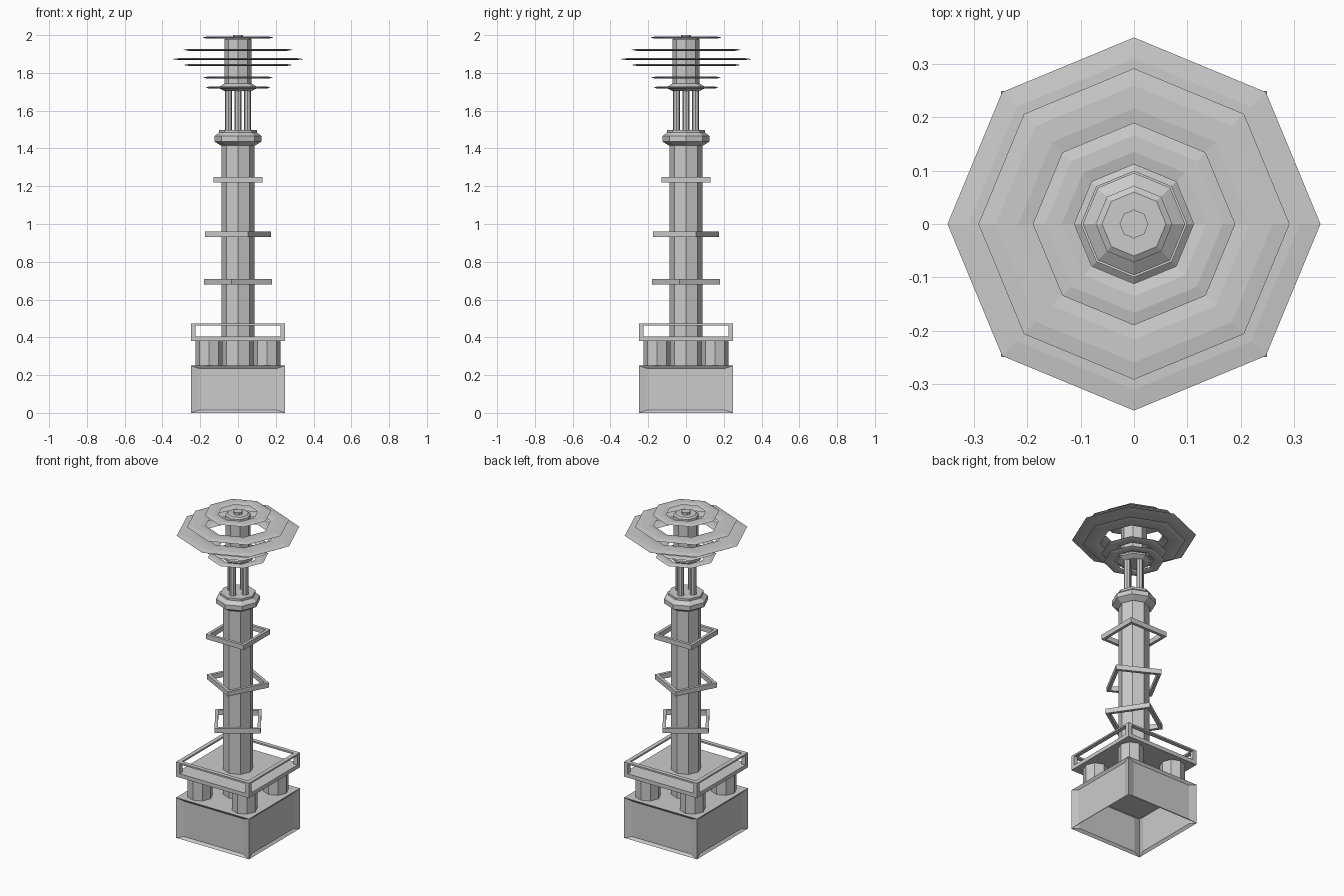
import bpy, bmesh, math
from mathutils import Matrix, Vector

old = bpy.data.objects.get("Cube")
if old:
    bpy.data.objects.remove(old, do_unlink=True)

grey = bpy.data.materials.new("plain_grey")
grey.use_nodes = True
grey.diffuse_color = (0.6, 0.6, 0.6, 1)
grey.node_tree.nodes["Principled BSDF"].inputs["Base Color"].default_value = (0.6, 0.6, 0.6, 1)


def finish(bm, name):
    bmesh.ops.recalc_face_normals(bm, faces=bm.faces)
    me = bpy.data.meshes.new(name)
    bm.to_mesh(me)
    bm.free()
    me.materials.append(grey)
    ob = bpy.data.objects.new(name, me)
    bpy.context.collection.objects.link(ob)
    return ob


def add_box(bm, center, size, rot=0):
    m = (Matrix.Rotation(rot, 4, 'Z') @ Matrix.Translation(center)
         @ Matrix.Diagonal((*size, 1)))
    bmesh.ops.create_cube(bm, size=1, matrix=m)


def lathe(name, profile, at=(0, 0), loop=False, sides=8):
    """Turn (radius, z) points around the z axis; cap the ends unless looped."""
    bm = bmesh.new()
    rings = []
    for r, z in profile:
        angles = [math.tau * k / sides for k in range(sides)]
        rings.append([bm.verts.new((at[0] + r * math.cos(a), at[1] + r * math.sin(a), z))
                      for a in angles])
    pairs = list(zip(rings, rings[1:]))
    if loop:
        pairs.append((rings[-1], rings[0]))
    else:
        bm.faces.new(rings[0])
        bm.faces.new(rings[-1])
    for a, b in pairs:
        for k in range(sides):
            n = (k + 1) % sides
            bm.faces.new((a[k], a[n], b[n], b[k]))
    return finish(bm, name)


def square_frame(bm, half, z, height, width, rot=0):
    """Four bars forming an open square."""
    for k in range(4):
        add_box(bm, (0, -half + width / 2, z), (2 * half, width, height),
                rot + k * math.pi / 2)


# Base: open underneath, with a recessed panel on each side
bm = bmesh.new()
add_box(bm, (0, 0, 0.125), (0.5, 0.5, 0.25))
bm.normal_update()
bottom = [f for f in bm.faces if f.normal.z < -0.5]
bmesh.ops.delete(bm, geom=bottom, context='FACES')
sides = [f for f in bm.faces if abs(f.normal.z) < 0.5]
bmesh.ops.inset_individual(bm, faces=sides, thickness=0.022)
for f in sides:
    n = f.normal.copy()
    across = Vector((-n.y, n.x, 0))
    for v in f.verts:
        d = v.co.dot(across)
        v.co += across * (math.copysign(0.203, d) - d) - n * 0.012
finish(bm, "base")

# Four stout pillars under the platform
for sx in (-1, 1):
    for sy in (-1, 1):
        lathe("platform_pillar", [(0.072, 0.25), (0.072, 0.385)], (0.153 * sx, 0.153 * sy))

# Platform with open railing
bm = bmesh.new()
add_box(bm, (0, 0, 0.392), (0.5, 0.5, 0.024))
square_frame(bm, 0.25, 0.467, 0.01, 0.025)
for sx in (-1, 1):
    for sy in (-1, 1):
        add_box(bm, (0.2375 * sx, 0.2375 * sy, 0.43), (0.025, 0.025, 0.07))
finish(bm, "platform")

# Main shaft and its collar
lathe("shaft", [(0.087, 0.25), (0.087, 1.42)])
lathe("collar", [(0.09, 1.415), (0.125, 1.437), (0.125, 1.465), (0.1, 1.485), (0.1, 1.498)])

# Square hoops twisting around the shaft
for z, turn in ((0.695, 34), (0.945, 62), (1.235, 0)):
    bm = bmesh.new()
    square_frame(bm, 0.13, z, 0.03, 0.018, math.radians(turn))
    finish(bm, "square_hoop")

# Four slim posts between collar and neck
for k in range(4):
    a = k * math.pi / 2
    lathe("slim_post", [(0.019, 1.49), (0.019, 1.71)],
          (0.05 * math.cos(a), 0.05 * math.sin(a)))

# Neck, hub and top knob
lathe("neck", [(0.07, 1.703), (0.096, 1.717), (0.096, 1.728), (0.07, 1.746)])
lathe("hub", [(0.072, 1.74), (0.072, 1.978), (0.06, 1.986)])
lathe("top_knob", [(0.027, 1.98), (0.027, 2.0)])

# Floating thin octagonal rings: height, inner and outer radius
for z, ri, ro in ((1.722, 0.112, 0.172), (1.775, 0.112, 0.185), (1.842, 0.19, 0.29),
                  (1.873, 0.22, 0.35), (1.922, 0.185, 0.292), (1.987, 0.112, 0.19)):
    w, t = (ro - ri) * 0.3, 0.005
    lathe("halo_ring", [(ri, z), (ri + w, z + t), (ro - w, z + t),
                        (ro, z), (ro - w, z - t), (ri + w, z - t)], loop=True)
